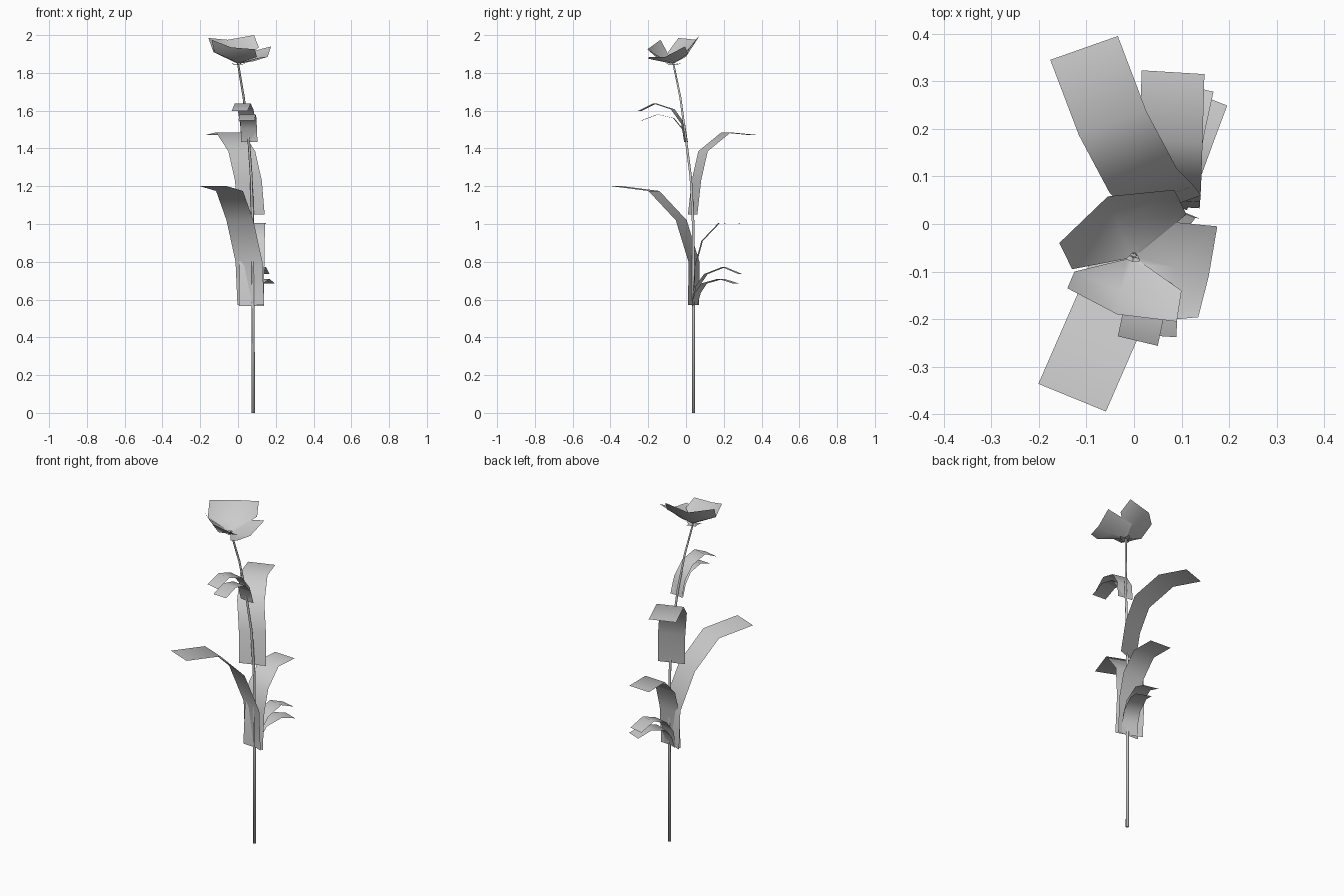
import bpy
import math
from mathutils import Vector


def make_mesh(name, verts, faces):
    mesh = bpy.data.meshes.new(name)
    mesh.from_pydata([tuple(v) for v in verts], [], faces)
    mesh.update()
    for p in mesh.polygons:
        p.use_smooth = True
    ob = bpy.data.objects.new(name, mesh)
    bpy.context.collection.objects.link(ob)
    return ob


def sheet(name, rows):
    """Thin sheet through rows of points."""
    n = len(rows[0])
    verts = [p for r in rows for p in r]
    faces = [(i * n + j, i * n + j + 1, (i + 1) * n + j + 1, (i + 1) * n + j)
             for i in range(len(rows) - 1) for j in range(n - 1)]
    return make_mesh(name, verts, faces)


def leaf(name, half, centres):
    """Strip of constant width along a bent centre line."""
    h = Vector((half[0], half[1], 0))
    return sheet(name, [[Vector(c) - h, Vector(c) + h] for c in centres])


def petal(name, mid, outer):
    """Cupped petal opening from the flower centre."""
    c = Vector((0, -0.07, 1.848))
    base = [c.lerp(Vector(m), 0.12) for m in mid]
    return sheet(name, [base, mid, outer])


# Stem: six-sided tapered tube, bending near the top
path = [(0.08, 0.04, 0), (0.08, 0.04, 0.6), (0.078, 0.038, 1.0),
        (0.07, 0.025, 1.25), (0.055, -0.003, 1.47), (0.03, -0.03, 1.67), (0, -0.067, 1.85)]
verts, faces, sides = [], [], 6
for i, p in enumerate(path):
    r = 0.009 - 0.0006 * i
    for k in range(sides):
        a = 2 * math.pi * k / sides
        verts.append((p[0] + r * math.cos(a), p[1] + r * math.sin(a), p[2]))
for i in range(len(path) - 1):
    for k in range(sides):
        k2 = (k + 1) % sides
        faces.append((i * sides + k, i * sides + k2, (i + 1) * sides + k2, (i + 1) * sides + k))
faces.append(tuple(reversed(range(sides))))
make_mesh("stem", verts, faces)

# Large leaves
leaf("front_leaf", (0.071, -0.029),
     [(0.068, 0.04, 0.57), (0.058, 0.042, 0.8), (0.01, -0.025, 1.02),
      (-0.045, -0.17, 1.175), (-0.13, -0.365, 1.2)])
leaf("upper_back_leaf", (0.071, 0.025),
     [(0.07, 0.035, 1.05), (0.055, 0.055, 1.23), (0.02, 0.09, 1.385),
      (-0.045, 0.212, 1.485), (-0.105, 0.37, 1.47)])
leaf("lower_back_leaf", (0.066, -0.004),
     [(0.072, 0.037, 0.565), (0.073, 0.05, 0.78), (0.075, 0.085, 0.91),
      (0.078, 0.175, 1.005), (0.082, 0.319, 1.0)])

# Small leaves in pairs
leaf("low_small_leaf_a", (0.043, -0.01),
     [(0.07, 0.045, 0.57), (0.075, 0.06, 0.67), (0.088, 0.105, 0.735),
      (0.105, 0.2, 0.772), (0.124, 0.288, 0.735)])
leaf("low_small_leaf_b", (0.041, -0.016),
     [(0.07, 0.045, 0.57), (0.078, 0.062, 0.635), (0.092, 0.095, 0.685),
      (0.125, 0.185, 0.71), (0.155, 0.265, 0.685)])
leaf("high_small_leaf_a", (0.042, -0.01),
     [(0.06, 0.0, 1.435), (0.053, -0.015, 1.53), (0.04, -0.07, 1.607),
      (0.025, -0.165, 1.638), (0.008, -0.246, 1.598)])
leaf("high_small_leaf_b", (0.043, -0.003),
     [(0.06, 0.0, 1.435), (0.057, -0.02, 1.505), (0.055, -0.065, 1.56),
      (0.05, -0.15, 1.58), (0.046, -0.235, 1.548)])

# Flower: three cupped petals
petal("back_petal",
      [(-0.13, -0.095, 1.91), (-0.035, -0.0, 1.885), (0.11, 0.02, 1.935)],
      [(-0.157, -0.04, 1.985), (-0.055, 0.058, 1.975), (0.085, 0.072, 2.0)])
petal("right_petal",
      [(0.09, -0.2, 1.875), (0.085, -0.09, 1.862), (0.022, 0.01, 1.9)],
      [(0.135, -0.196, 1.885), (0.157, -0.11, 1.885), (0.175, -0.005, 1.94)])
petal("front_petal",
      [(-0.125, -0.1, 1.91), (-0.03, -0.14, 1.868), (0.1, -0.14, 1.885)],
      [(-0.14, -0.135, 1.975), (-0.035, -0.19, 1.935), (0.09, -0.205, 1.925)])

# Small sepals under the flower
for k in range(5):
    a = 2 * math.pi * k / 5
    c = Vector((0, -0.067, 1.845))
    d = Vector((math.cos(a), math.sin(a), 0))
    s = Vector((-d.y, d.x, 0)) * 0.014
    m = c + d * 0.022
    make_mesh("sepal_%d" % k, [c, m - s, c + d * 0.045 + Vector((0, 0, 0.005)), m + s], [(0, 1, 2, 3)])
